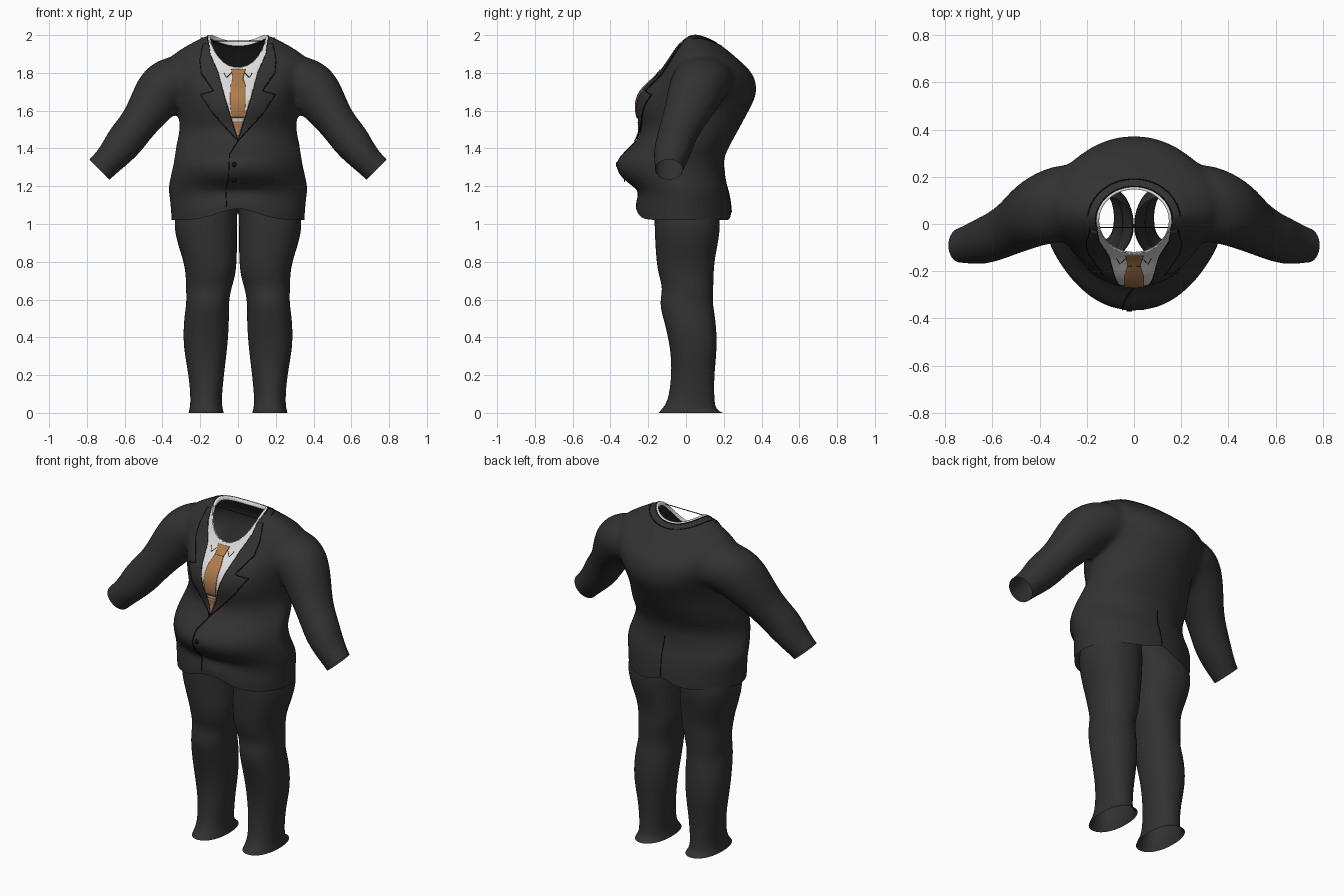
import bpy, bmesh, math
from mathutils import Vector, Matrix
from mathutils.bvhtree import BVHTree

cube = bpy.data.objects.get("Cube")
if cube:
    bpy.data.objects.remove(cube, do_unlink=True)


def material(name, r, g, b):
    m = bpy.data.materials.new(name)
    m.use_nodes = True
    m.diffuse_color = (r, g, b, 1)
    bsdf = next(n for n in m.node_tree.nodes if n.type == 'BSDF_PRINCIPLED')
    bsdf.inputs["Base Color"].default_value = (r, g, b, 1)
    bsdf.inputs["Roughness"].default_value = 0.8
    return m


SUIT = material("charcoal cloth", .031, .031, .031)
SEAM = material("black seam", .006, .006, .006)
WHITE = material("shirt white", .72, .72, .72)
TIE = material("copper silk", .42, .2, .07)


def add(name, data, mat):
    ob = bpy.data.objects.new(name, data)
    bpy.context.collection.objects.link(ob)
    data.materials.append(mat)
    return ob


def finish(name, bm, mat):
    bmesh.ops.recalc_face_normals(bm, faces=bm.faces)
    for f in bm.faces:
        f.smooth = True
    me = bpy.data.meshes.new(name)
    bm.to_mesh(me)
    bm.free()
    return add(name, me, mat)


def loft(bm, rings, caps):
    rows = [[bm.verts.new(p) for p in r] for r in rings]
    n = len(rows[0])
    for a, b in zip(rows, rows[1:]):
        for i in range(n):
            j = (i + 1) % n
            bm.faces.new((a[i], a[j], b[j], b[i]))
    if caps:
        bm.faces.new(rows[0])
        bm.faces.new(rows[-1])


def oval(z, x0, x1, y0, y1, front=0, back=0, front_point=.92, back_point=.92, n=32):
    # Horizontal oval whose front and back can dip and be drawn to a point
    pts = []
    for i in range(n):
        a = math.tau * i / n
        c, s = math.cos(a), math.sin(a)
        power = front_point if s < 0 else back_point
        x = math.copysign(abs(c) ** .92, c) * (x1 - x0) / 2 + (x0 + x1) / 2
        y = math.copysign(abs(s) ** power, s) * (y1 - y0) / 2 + (y0 + y1) / 2
        pts.append(Vector((x, y, z - (front if s < 0 else back) * s * s)))
    return pts


def slice_faces(bm, faces, co, no, clear=False):
    geom = set(faces)
    for f in faces:
        geom.update(f.verts)
        geom.update(f.edges)
    bmesh.ops.bisect_plane(bm, geom=list(geom), dist=1e-5, plane_co=co,
                           plane_no=no, clear_outer=clear)


# Neck opening, an ellipse seen from above
NX, NY, NC = .152, .136, .014


def neck_value(p):
    return math.hypot(p.x / NX, (p.y - NC) / NY)


def cut_neck(bm):
    for i in range(28):
        a = math.tau * i / 28
        co = Vector((NX * math.cos(a), NC + NY * math.sin(a), 0))
        no = Vector((math.cos(a) / NX, math.sin(a) / NY, 0)).normalized()
        near = [f for f in bm.faces if f.calc_center_median().z > 1.7
                and neck_value(f.calc_center_median()) < 1.25]
        slice_faces(bm, near, co, no)
    inside = [f for f in bm.faces if f.calc_center_median().z > 1.7
              and neck_value(f.calc_center_median()) < 1.002]
    bmesh.ops.delete(bm, geom=inside, context='FACES')


# Jacket body: height, half width, front, back, front dip, back dip
body = [(.88, .345, -.265, .24), (1.02, .354, -.265, .242), (1.08, .358, -.268, .238),
        (1.14, .364, -.25, .23), (1.19, .372, -.258, .22), (1.24, .363, -.345, .205),
        (1.31, .345, -.382, .2), (1.36, .337, -.355, .205), (1.42, .332, -.278, .235),
        (1.5, .306, -.222, .28), (1.6, .318, -.274, .335), (1.7, .34, -.252, .388),
        (1.8, .4, -.18, .36, .04, 0), (1.89, .37, -.135, .29, .09, .03),
        (1.947, .268, -.107, .22, .1, .025), (1.996, .185, -.087, .17, .12, .04),
        (2.016, .1, -.05, .12, .1, .04)]


def points(z):
    # Pointed belly, keeled chest and back, round hem and neck
    front = 1.6 if 1.2 < z < 1.45 else 1.35 if 1.45 < z < 1.85 else 1
    return front, 1.4 if 1.55 < z < 1.85 else 1.1


bm = bmesh.new()
rings = []
for z, half, y0, y1, *dips in body:
    front, back = points(z)
    rings.append(oval(z, -half, half, y0, y1, *dips, front_point=front, back_point=back))
loft(bm, rings, True)

# Sleeves: centre, radius across, radius in depth
arm = [(.2, .1, 1.775, .1, .15), (.31, .09, 1.765, .143, .168), (.4, .065, 1.722, .15, .158),
       (.467, .025, 1.617, .12, .14), (.53, -.02, 1.525, .098, .118),
       (.603, -.06, 1.435, .106, .105), (.66, -.075, 1.36, .084, .1),
       (.733, -.092, 1.288, .077, .072), (.8, -.1, 1.22, .077, .072)]
for side in (-1, 1):
    rings = []
    for i, (x, y, z, r, ry) in enumerate(arm):
        a, b = arm[max(i - 1, 0)], arm[min(i + 1, len(arm) - 1)]
        t = Vector((b[0] - a[0], 0, b[2] - a[2])).normalized()
        ring = []
        for k in range(24):
            u = math.tau * k / 24
            p = Vector((x, y, z)) + Vector((-t.z, 0, t.x)) * r * math.cos(u)
            p.y += ry * math.sin(u)
            p.x *= side
            ring.append(p)
        rings.append(ring)
    loft(bm, rings, True)

# Blend body and sleeves into one garment
helper = finish("jacket_blend", bm, SUIT)
helper.hide_render = True
helper.modifiers.new("round", 'SUBSURF').levels = 2
rem = helper.modifiers.new("blend", 'REMESH')
rem.mode = 'VOXEL'
rem.voxel_size = .014
smooth = helper.modifiers.new("soften", 'SMOOTH')
smooth.factor = .5
smooth.iterations = 14
bpy.context.view_layer.update()
bm = bmesh.new()
bm.from_object(helper, bpy.context.evaluated_depsgraph_get())
bpy.data.objects.remove(helper, do_unlink=True)

# Open the hem and cuffs, then curve the hem up at front and back
slice_faces(bm, list(bm.faces), (0, 0, 1.02), (0, 0, -1), True)
for side in (-1, 1):
    hand = [f for f in bm.faces if f.calc_center_median().x * side > .55]
    slice_faces(bm, hand, (.733 * side, 0, 1.288), Vector((side, 0, -1)).normalized(), True)
for v in bm.verts:
    if v.co.z < 1.2 and abs(v.co.x) < .45:
        lift, spread = (.06, .15) if v.co.y < 0 else (.035, .08)
        v.co.z += lift * math.exp(-(v.co.x / spread) ** 2) * (1.2 - v.co.z) / .18
tree = BVHTree.FromBMesh(bm)
cut_neck(bm)
finish("jacket", bm, SUIT)


def on_front(x, z, off, side=-1):
    # Point just off the jacket, straight in from the front or back
    hit = tree.ray_cast(Vector((x, side * 2, z)), Vector((0, -side, 0)))[0]
    if hit is None:
        hit = tree.find_nearest(Vector((x, 0, z)))[0]
    return Vector((x, hit.y + side * off, hit.z))


def on_top(x, y, off):
    hit = tree.ray_cast(Vector((x, y, 3)), Vector((0, 0, -1)))[0]
    return hit + Vector((0, 0, off))


def plate(name, outline, off, mat, thick=.006):
    bm = bmesh.new()
    bm.faces.new([bm.verts.new((x, 0, z)) for x, z in outline])
    for i in range(-15, 16):
        slice_faces(bm, list(bm.faces), (i * .016, 0, 0), (1, 0, 0))
    for i in range(40):
        slice_faces(bm, list(bm.faces), (0, 0, 1.4 + i * .016), (0, 0, 1))
    for v in bm.verts:
        v.co = on_front(v.co.x, v.co.z, off)
    cut_neck(bm)
    ob = finish(name, bm, mat)
    mod = ob.modifiers.new("thickness", 'SOLIDIFY')
    mod.thickness = thick
    mod.offset = 0


def seam(name, path, closed=False, width=.0025):
    cu = bpy.data.curves.new(name, 'CURVE')
    cu.dimensions = '3D'
    cu.bevel_depth = width
    cu.bevel_resolution = 1
    sp = cu.splines.new('POLY')
    sp.points.add(len(path) - 1)
    for q, p in zip(sp.points, path):
        q.co = (*p, 1)
    sp.use_cyclic_u = closed
    add(name, cu, SEAM)


def trace(path, off, side=-1):
    pts = []
    for (x0, z0), (x1, z1) in zip(path, path[1:]):
        pts += [on_front(x0 + (x1 - x0) * k / 10, z0 + (z1 - z0) * k / 10, off, side)
                for k in range(11)]
    return pts


# Shirt front and collar band around the neck
edge = [(.155, 1.97), (.148, 1.9), (.105, 1.8), (.073, 1.68), (0, 1.45)]
plate("shirt_front", edge + [(-x, z) for x, z in edge[-2::-1]], .004, WHITE)


def neck_ring(scale, off):
    angles = [math.tau * i / 64 for i in range(64)]
    return [on_top(NX * scale * math.cos(a), NC + NY * scale * math.sin(a), off)
            for a in angles]


bm = bmesh.new()
loft(bm, [[p - Vector((0, 0, .025)) for p in neck_ring(.97, .003)],
          neck_ring(.97, .003), neck_ring(1.05, .003)], False)
finish("shirt_collar", bm, WHITE)
seam("jacket_collar_edge", [p for p in neck_ring(1.07, .002) if p.y > -.02])
seam("jacket_collar_seam", [p for p in neck_ring(1.3, .001) if p.y > .02])

# Tie in two visible lengths
plate("tie_blade", [(-.036, 1.818), (.04, 1.818), (.027, 1.772), (.04, 1.73), (.04, 1.64),
                    (.033, 1.562), (-.033, 1.562), (-.042, 1.64), (-.04, 1.73),
                    (-.027, 1.772)], .01, TIE)
plate("tie_tip", [(-.027, 1.54), (.027, 1.54), (0, 1.455)], .01, TIE)
seam("tie_knot_fold", trace([(-.027, 1.772), (.027, 1.772)], .013), width=.0015)

# Lapels with notched edges, and the shirt collar points
outer = [(.185, 1.955), (.202, 1.87), (.195, 1.8), (.13, 1.705), (.2, 1.685), (.13, 1.58), (0, 1.44)]
inner = [(.073, 1.68), (.105, 1.8), (.148, 1.9), (.155, 1.955)]
for side, word in ((1, "left"), (-1, "right")):
    plate(word + "_lapel", [(x * side, z) for x, z in outer + inner], .006, SUIT)
    seam(word + "_lapel_edge", trace([(x * side, z) for x, z in outer], .008))
    seam(word + "_lapel_roll", trace([(x * side, z) for x, z in outer[-1:] + inner], .008), width=.002)
    seam(word + "_collar_point", trace([(.03 * side, 1.805), (.06 * side, 1.775), (.075 * side, 1.8)],
                                       .009), width=.0012)

# Front closing edge, back vent and buttons
seam("front_edge", trace([(0, 1.44), (-.045, 1.37), (-.05, 1.25), (-.065, 1.18), (-.06, 1.09)], .002))
seam("back_vent", trace([(0, 1.3), (.01, 1.2), (0, 1.06)], .002, 1))
for i, z in enumerate((1.315, 1.235)):
    bm = bmesh.new()
    bmesh.ops.create_cone(bm, cap_ends=True, segments=16, radius1=.013, radius2=.011, depth=.006,
                          matrix=Matrix.Translation(on_front(-.02, z, .002))
                          @ Matrix.Rotation(math.pi / 2, 4, 'X'))
    finish("button_%d" % (i + 1), bm, SEAM)

# Trouser legs: height, inner side, outer side, front, back
leg = [(0, .075, .262, -.147, .195), (.018, .08, .258, -.13, .16), (.06, .088, .25, -.095, .15),
       (.2, .075, .26, -.075, .148), (.35, .055, .292, -.082, .167), (.5, .046, .287, -.12, .157),
       (.58, .05, .272, -.142, .14), (.66, .035, .276, -.122, .145), (.72, .015, .276, -.143, .146),
       (.8, .006, .287, -.157, .15), (.9, .005, .322, -.163, .17), (1.0, .006, .342, -.168, .185),
       (1.1, .0, .325, -.165, .165), (1.2, .0, .29, -.14, .12)]
for side, word in ((1, "left"), (-1, "right")):
    bm = bmesh.new()
    loft(bm, [[Vector((p.x * side, p.y, p.z)) for p in oval(*r)] for r in leg], False)
    ob = finish(word + "_trouser_leg", bm, SUIT)
    mod = ob.modifiers.new("round", 'SUBSURF')
    mod.levels = mod.render_levels = 2
